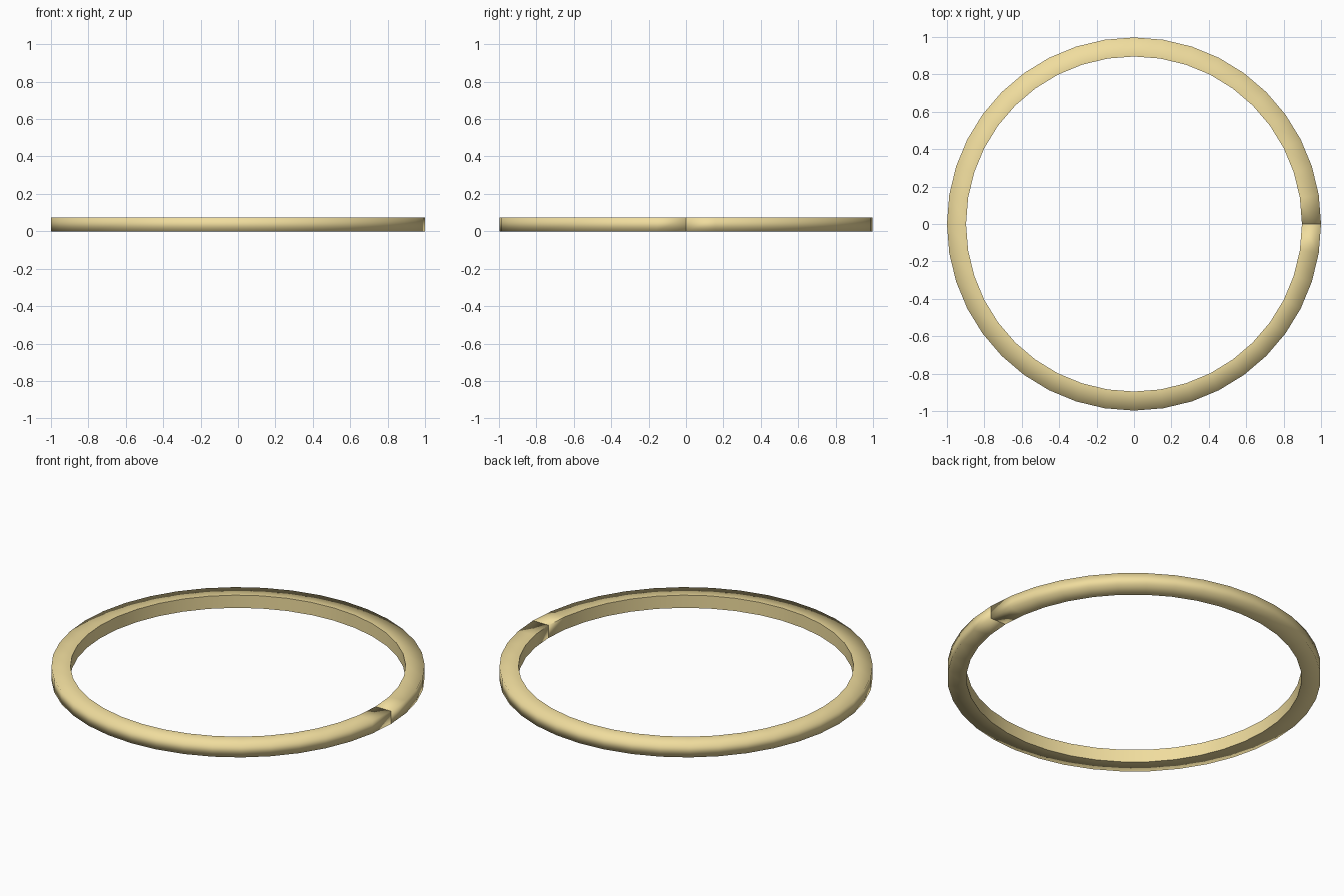
import bpy, bmesh, math

if "Cube" in bpy.data.objects:
    bpy.data.objects.remove(bpy.data.objects["Cube"])

SEGMENTS = 40
# rectangular section as (radius, height): outer bottom, outer top, inner top, inner bottom
SECTION = [(1.0, 0.0), (1.0, 0.075), (0.898, 0.075), (0.898, 0.0)]

bm = bmesh.new()

# sweep the section round a full turn, leaving a seam on the +x side
rings = []
for i in range(SEGMENTS + 1):
    a = 2 * math.pi * i / SEGMENTS
    rings.append([bm.verts.new((r * math.cos(a), r * math.sin(a) * 0.9975, z))
                  for r, z in SECTION])
for a, b in zip(rings, rings[1:]):
    for k in range(4):
        n = (k + 1) % 4
        bm.faces.new((a[k], b[k], b[n], a[n]))

# end caps meeting at the seam
bm.faces.new(rings[0])
bm.faces.new(rings[-1][::-1])
bmesh.ops.recalc_face_normals(bm, faces=bm.faces)

# smooth outer rim, crisp inner edges
for f in bm.faces:
    f.smooth = True
for a, b in zip(rings, rings[1:]):
    for k in (2, 3):
        bm.edges.get((a[k], b[k])).smooth = False

mesh = bpy.data.meshes.new("ring")
bm.to_mesh(mesh)
bm.free()
ring = bpy.data.objects.new("ring", mesh)
bpy.context.collection.objects.link(ring)

# pale gold
gold = bpy.data.materials.new("pale_gold")
gold.diffuse_color = (0.87, 0.72, 0.34, 1)
gold.use_nodes = True
gold.node_tree.nodes["Principled BSDF"].inputs["Base Color"].default_value = gold.diffuse_color
mesh.materials.append(gold)
